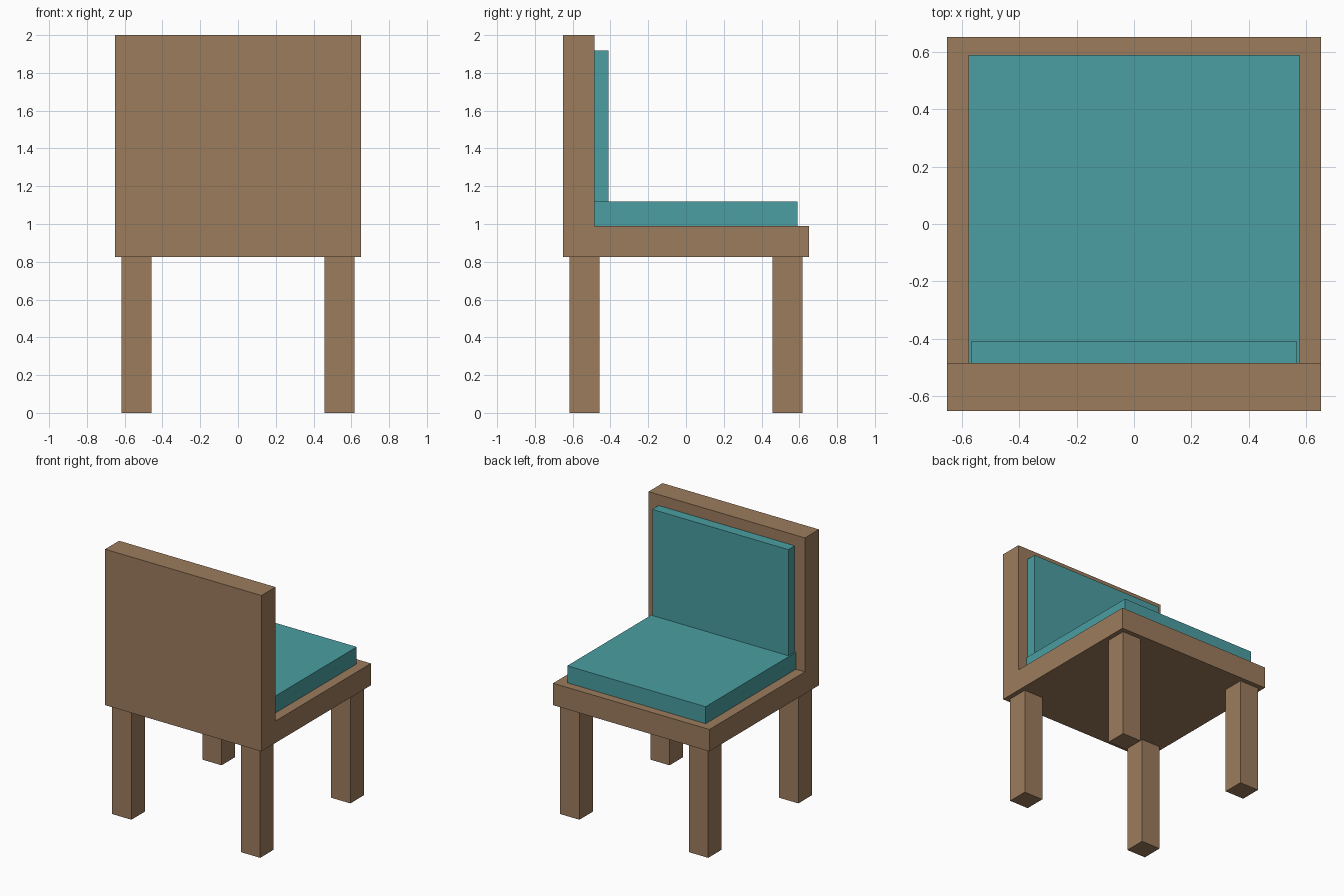
import bpy
import bmesh

cube = bpy.data.objects.get("Cube")
if cube:
    bpy.data.objects.remove(cube, do_unlink=True)


def material(name, colour):
    mat = bpy.data.materials.new(name)
    mat.use_nodes = True
    mat.diffuse_color = colour
    mat.node_tree.nodes["Principled BSDF"].inputs["Base Color"].default_value = colour
    return mat


def prism(name, profile, x0, x1, mat):
    """Extrude a (y, z) side profile from x0 to x1."""
    bm = bmesh.new()
    face = bm.faces.new([bm.verts.new((x0, y, z)) for y, z in profile])
    side = bmesh.ops.extrude_face_region(bm, geom=[face])
    verts = [v for v in side["geom"] if isinstance(v, bmesh.types.BMVert)]
    bmesh.ops.translate(bm, verts=verts, vec=(x1 - x0, 0, 0))
    bmesh.ops.recalc_face_normals(bm, faces=bm.faces)
    mesh = bpy.data.meshes.new(name)
    bm.to_mesh(mesh)
    bm.free()
    mesh.materials.append(mat)
    obj = bpy.data.objects.new(name, mesh)
    bpy.context.collection.objects.link(obj)
    return obj


def box(name, x, y, z, mat):
    profile = [(y[0], z[0]), (y[1], z[0]), (y[1], z[1]), (y[0], z[1])]
    return prism(name, profile, x[0], x[1], mat)


wood = material("brown wood", (0.33, 0.2, 0.108, 1))
fabric = material("teal fabric", (0.069, 0.342, 0.361, 1))

HALF = 0.652
SEAT_BOTTOM, SEAT_TOP, BACK_TOP = 0.825, 0.99, 2.0
BACK_FACE = -0.485

# Seat slab and upright back in one L-shaped frame
prism("seat_and_back_frame", [
    (-HALF, SEAT_BOTTOM), (HALF, SEAT_BOTTOM), (HALF, SEAT_TOP),
    (BACK_FACE, SEAT_TOP), (BACK_FACE, BACK_TOP), (-HALF, BACK_TOP),
], -HALF, HALF, wood)

# Cushions
box("seat_cushion", (-0.577, 0.577), (BACK_FACE, 0.59), (SEAT_TOP, 1.118), fabric)
box("back_cushion", (-0.567, 0.567), (BACK_FACE, -0.409), (1.118, 1.918), fabric)

# Four square legs
LEG, OFFSET = 0.08, 0.537
for end, sy in (("front", -1), ("back", 1)):
    for side, sx in (("right", -1), ("left", 1)):
        x, y = sx * OFFSET, sy * OFFSET
        box(f"{end}_{side}_leg", (x - LEG, x + LEG), (y - LEG, y + LEG),
            (0, SEAT_BOTTOM), wood)
